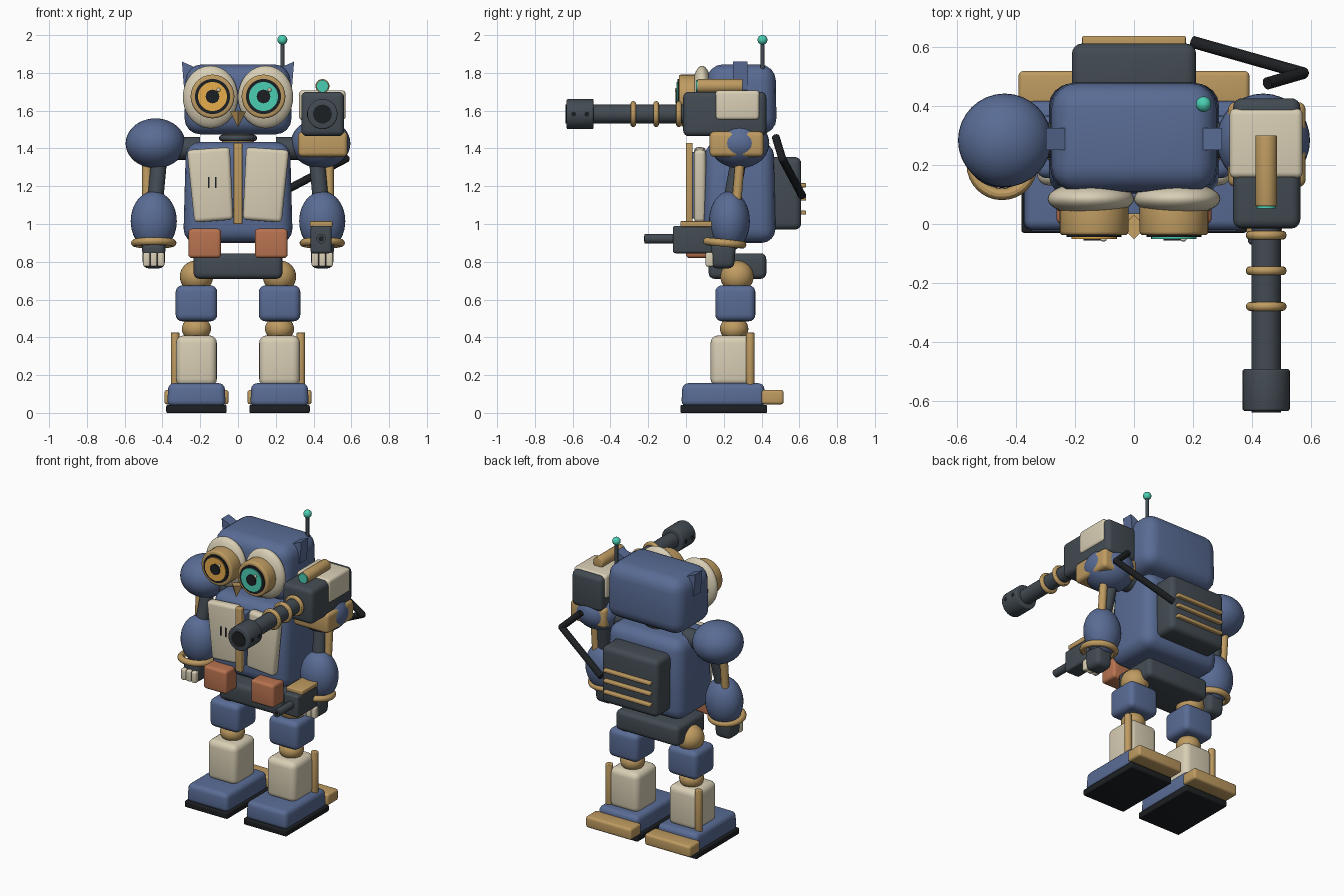
import bpy, bmesh, math
from mathutils import Matrix, Vector

if "Cube" in bpy.data.objects:
    bpy.data.objects.remove(bpy.data.objects["Cube"])

COLS = dict(blue=(.10, .15, .30), brass=(.52, .33, .12), cream=(.69, .62, .46), dark=(.055, .07, .085),
            black=(.012, .014, .016), rust=(.48, .17, .08), teal=(.07, .62, .45), amber=(.80, .42, .07))
MATS = {}
for k, c in COLS.items():
    MATS[k] = bpy.data.materials.new(k)
    MATS[k].diffuse_color = (*c, 1)


def add(name, bm, mat):
    bmesh.ops.recalc_face_normals(bm, faces=bm.faces)
    me = bpy.data.meshes.new(name)
    bm.to_mesh(me)
    bm.free()
    ob = bpy.data.objects.new(name, me)
    bpy.context.collection.objects.link(ob)
    me.materials.append(MATS[mat])
    bpy.ops.object.select_all(action='DESELECT')
    ob.select_set(True)
    bpy.context.view_layer.objects.active = ob
    bpy.ops.object.shade_smooth_by_angle(angle=math.radians(35))
    return ob


def box(name, mat, x, y, z, r=.02, top=(1, 1), bot=(1, 1), roll=0):
    """Rounded box from ranges, optional taper of top and bottom, roll about y."""
    c = Vector((sum(x) / 2, sum(y) / 2, sum(z) / 2))
    bm = bmesh.new()
    bmesh.ops.create_cube(bm, size=1)
    for v in bm.verts:
        t = top if v.co.z > 0 else bot
        v.co = Vector((v.co.x * (x[1] - x[0]) * t[0], v.co.y * (y[1] - y[0]) * t[1], v.co.z * (z[1] - z[0])))
    if r:
        bmesh.ops.bevel(bm, geom=bm.edges[:], offset=r, segments=4, profile=.5, affect='EDGES')
    bm.transform(Matrix.Translation(c) @ Matrix.Rotation(roll, 4, 'Y'))
    return add(name, bm, mat)


def ball(name, mat, c, r):
    bm = bmesh.new()
    bmesh.ops.create_uvsphere(bm, u_segments=32, v_segments=20, radius=1)
    bm.transform(Matrix.Translation(c) @ Matrix.Diagonal((*r, 1)))
    return add(name, bm, mat)


def rod(name, mat, a, b, r, r2=None, n=28, bev=0):
    a, b = Vector(a), Vector(b)
    bm = bmesh.new()
    bmesh.ops.create_cone(bm, cap_ends=True, segments=n, radius1=r, radius2=r if r2 is None else r2,
                          depth=(b - a).length)
    if bev:
        rim = [e for e in bm.edges if abs(e.verts[0].co.z - e.verts[1].co.z) < 1e-5]
        bmesh.ops.bevel(bm, geom=rim, offset=bev, segments=3, profile=.5, affect='EDGES')
    bm.transform(Matrix.Translation((a + b) / 2) @ (b - a).to_track_quat('Z', 'Y').to_matrix().to_4x4())
    return add(name, bm, mat)


def ring(name, mat, c, R, r, rot=(0, 0, 0)):
    bpy.ops.mesh.primitive_torus_add(location=c, rotation=rot, major_radius=R, minor_radius=r,
                                     major_segments=32, minor_segments=12)
    ob = bpy.context.object
    ob.name = name
    ob.data.materials.append(MATS[mat])
    bpy.ops.object.shade_smooth_by_angle()


# torso, chest and pelvis
box("torso", "blue", (-.29, .29), (.09, .475), (.90, 1.435), .075, top=(.95, .95))
box("chest_strip", "brass", (-.023, .023), (0, .035), (1.0, 1.43), .006)
box("chest_strip_mount", "blue", (-.02, .02), (.03, .12), (1.03, 1.38), .005)
box("pelvis", "dark", (-.235, .235), (.12, .425), (.71, .845), .03)
rod("neck", "brass", (0, .28, 1.40), (0, .28, 1.52), .085)
ring("neck_ring", "dark", (0, .28, 1.455), .085, .016)
for x in (-.155, -.118):
    box("chest_vent", "black", (x - .004, x + .004), (.036, .05), (1.19, 1.25), 0)

# head with beak and antenna
box("head", "blue", (-.285, .285), (.105, .48), (1.475, 1.845), .085, top=(.97, .97))
rod("beak", "brass", (0, -.01, 1.595), (0, -.02, 1.515), .042, .002, 4)
rod("antenna", "dark", (.235, .405, 1.75), (.235, .405, 1.97), .011, n=14)
ball("antenna_tip", "teal", (.235, .405, 1.975), (.026,) * 3)

# backpack with vents and hose to the cannon
box("backpack", "dark", (-.21, .21), (.42, .61), (.97, 1.355), .035)
for z in (1.06, 1.135, 1.205):
    box("backpack_vent", "brass", (-.175, .175), (.595, .636), (z - .011, z + .011), .006)
hose = [(.2, .615, 1.15), (.57, .51, 1.345), (.45, .475, 1.46)]
for a, b in zip(hose, hose[1:]):
    rod("hose", "black", a, b, .021, n=14)
ball("hose_joint", "black", hose[1], (.021,) * 3)

for s in (-1, 1):
    # eyes
    X = .146 * s
    ball("eye_surround", "cream", (X, .085, 1.672), (.146, .057, .166))
    E = .135 * s
    rod("eye_barrel", "brass", (E, .08, 1.675), (E, -.038, 1.675), .116, bev=.012)
    rod("eye_dark_ring", "black", (E, 0, 1.675), (E, -.044, 1.675), .093)
    rod("iris", "teal" if s > 0 else "amber", (E, 0, 1.675), (E, -.05, 1.675), .077)
    rod("pupil", "black", (E, 0, 1.675), (E, -.056, 1.675), .036)
    ball("eye_glint", "cream", (E + .032, -.053, 1.71), (.01, .006, .01))
    # ear tufts
    bm = bmesh.new()
    vs = [bm.verts.new((s * x, .25, z)) for x, z in ((.297, 1.86), (.195, 1.815), (.25, 1.69), (.285, 1.71))]
    ext = bmesh.ops.extrude_face_region(bm, geom=[bm.faces.new(vs)])
    bmesh.ops.translate(bm, vec=(0, .075, 0), verts=[v for v in ext['geom'] if isinstance(v, bmesh.types.BMVert)])
    bm.faces.new(vs) if len(bm.faces) < 6 else None
    add("ear_tuft", bm, "blue")

    # chest plates and pouches
    box("chest_plate", "cream", sorted((.035 * s, .25 * s)), (.042, .105), (1.015, 1.40), .022,
        top=(1.06, 1), bot=(.96, 1), roll=.075 * s)
    box("pouch", "rust", sorted((.09 * s, .262 * s)), (0, .125), (.82, .975), .018)

    # arms
    A = .437 * s
    ball("shoulder", "blue", (A, .283, 1.427), (.158, .158, .132))
    rod("shoulder_axle", "dark", (.2 * s, .283, 1.40), (A, .283, 1.40), .06)
    rod("upper_arm", "dark", (.415 * s, .285, 1.37), (.44 * s, .235, 1.1), .042)
    rod("arm_piston", "brass", (.482 * s, .29, 1.38), (.482 * s, .265, 1.08), .025)
    F = .446 * s
    ball("forearm", "blue", (F, .23, 1.015), (.122, .108, .158))
    ring("wrist_ring", "brass", (F, .2, .90), .1, .02, (-.1, 0, 0))
    box("hand", "dark", (F - .063, F + .063), (.125, .265), (.765, .9), .03, bot=(.9, .85))
    for d in (-.038, 0, .038):
        box("finger", "cream", (F + d - .018, F + d + .018), (.104, .145), (.775, .85), .01)

    # legs
    L = .22 * s
    ball("hip_joint", "brass", (L, .27, .722), (.088, .088, .085))
    rod("leg_strut", "brass", (L, .265, .38), (L, .265, .72), .035)
    box("thigh", "blue", (L - .11, L + .11), (.155, .367), (.485, .675), .035)
    ball("knee", "brass", (L, .255, .445), (.077, .075, .065))
    box("shin", "cream", (L - .108, L + .108), (.13, .36), (.14, .41), .04)
    rod("leg_piston", "brass", (.333 * s, .34, .145), (.333 * s, .34, .425), .023, bev=.005)
    box("foot", "blue", (L - .155, L + .155), (-.025, .42), (.035, .157), .03, top=(.96, .97))
    box("sole", "black", (L - .16, L + .16), (-.03, .43), (0, .042), .008)
    box("heel", "brass", (L - .17, L + .17), (.40, .517), (.045, .122), .016)

# wrist blaster
box("wrist_gun", "dark", (.385, .495), (-.07, .15), (.845, .99), .014)
box("wrist_gun_plate", "brass", (.38, .5), (-.03, .14), (.985, 1.015), .006)
rod("wrist_gun_barrel", "dark", (.44, -.05, .922), (.44, -.22, .922), .025)
rod("wrist_gun_bore", "black", (.44, -.2, .922), (.44, -.222, .922), .014)

# shoulder cannon
C, Z = .447, 1.582
box("cannon_mount", "brass", (.318, .58), (.125, .412), (1.355, 1.49), .025)
box("cannon_housing", "dark", (.335, .562), (-.015, .425), (1.465, 1.7), .03)
box("cannon_cover", "cream", (.323, .57), (.155, .39), (1.55, 1.708), .02)
rod("cannon_barrel", "dark", (C, .02, Z), (C, -.52, Z), .05)
rod("cannon_muzzle", "dark", (C, -.49, Z), (C, -.632, Z), .08, bev=.008)
rod("cannon_bore", "black", (C, -.6, Z), (C, -.637, Z), .05)
for y in (-.038, -.158, -.279):
    ring("cannon_ring", "brass", (C, y, Z), .054, .015, (math.pi / 2, 0, 0))
for s in (-1, 1):
    for y in (-.525, -.595):
        rod("muzzle_port", "black", (C, y, Z), (C + .081 * s, y, Z), .013, n=14)
rod("scope", "brass", (C, .06, 1.73), (C, .30, 1.73), .037, bev=.005)
rod("scope_lens", "teal", (C, .052, 1.73), (C, .07, 1.73), .032)

for m in bpy.data.materials:
    if m.users and not m.is_grease_pencil:
        m.use_nodes = True
        m.node_tree.nodes["Principled BSDF"].inputs["Base Color"].default_value = m.diffuse_color
